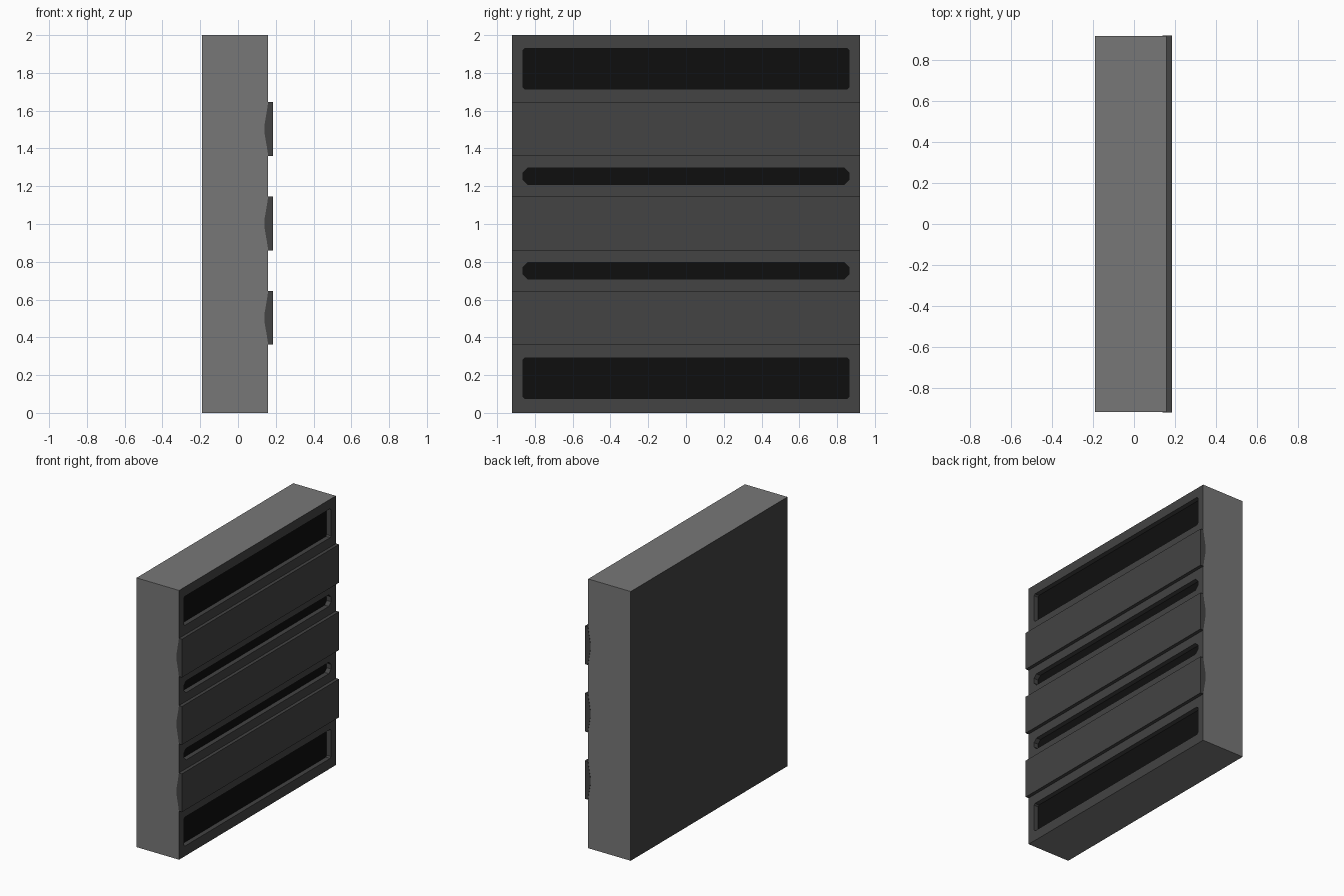
import bpy, bmesh

if "Cube" in bpy.data.objects:
    bpy.data.objects.remove(bpy.data.objects["Cube"])


def material(name, v):
    m = bpy.data.materials.new(name)
    m.diffuse_color = (v, v, v, 1)
    m.use_nodes = True
    m.node_tree.nodes["Principled BSDF"].inputs["Base Color"].default_value = m.diffuse_color
    return m


GREY = material("mid grey", 0.185)
DARK = material("charcoal", 0.056)
BLACK = material("black", 0.0045)


def add_prism(bm, loop, step):
    """Extrude a closed outline by the vector step."""
    a = [bm.verts.new(p) for p in loop]
    b = [bm.verts.new([p[i] + step[i] for i in range(3)]) for p in loop]
    bm.faces.new(a)
    bm.faces.new(b[::-1])
    for i in range(len(a)):
        j = (i + 1) % len(a)
        bm.faces.new((a[i], b[i], b[j], a[j]))


def finish(name, bm, mats):
    bmesh.ops.recalc_face_normals(bm, faces=bm.faces)
    me = bpy.data.meshes.new(name)
    bm.to_mesh(me)
    bm.free()
    for m in mats:
        me.materials.append(m)
    ob = bpy.data.objects.new(name, me)
    bpy.context.collection.objects.link(ob)
    return ob


# Cabinet body
X0, X1, W, H = -0.19, 0.16, 0.92, 2.0
bm = bmesh.new()
add_prism(bm, [(X0, -W, 0), (X1, -W, 0), (X1, W, 0), (X0, W, 0)], (0, 0, H))
body = finish("cabinet_body", bm, [GREY, DARK, BLACK])

# Recesses: two wide windows and two narrow chamfered slots
DEPTH, S = 0.035, 0.863
bm = bmesh.new()
for z0, z1, c in ((0.075, 0.29, 0.01), (0.71, 0.795, 0.025),
                  (1.21, 1.297, 0.025), (1.715, 1.93, 0.01)):
    outline = [(-S + c, z0), (S - c, z0), (S, z0 + c), (S, z1 - c),
               (S - c, z1), (-S + c, z1), (-S, z1 - c), (-S, z0 + c)]
    add_prism(bm, [(X1 - DEPTH, y, z) for y, z in outline], (0.1, 0, 0))
cutter = finish("recess_cutter", bm, [])
cutter.hide_render = True

mod = body.modifiers.new("recesses", "BOOLEAN")
mod.operation = "DIFFERENCE"
mod.solver = "EXACT"
mod.object = cutter
bpy.context.view_layer.objects.active = body
bpy.ops.object.modifier_apply(modifier=mod.name)
bpy.data.objects.remove(cutter)

# Grey shell, charcoal front, back and recess walls, black recess floors
for p in body.data.polygons:
    c = p.center
    if p.normal.x > 0.9 and c.x < X1 - 0.01:
        p.material_index = 2
    elif abs(p.normal.x) > 0.9 or (abs(c.y) < W - 0.02 and 0.02 < c.z < H - 0.02):
        p.material_index = 1
    else:
        p.material_index = 0

# Raised cross bands with bowed backs
E = W + 0.002
for i, zc in enumerate((0.503, 1.003, 1.503)):
    profile = [(0.185, -0.142), (0.185, 0.142), (X1, 0.142), (0.152, 0.09),
               (0.139, 0.015), (0.139, -0.015), (0.152, -0.09), (X1, -0.142)]
    bm = bmesh.new()
    add_prism(bm, [(x, -E, zc + z) for x, z in profile], (0, 2 * E, 0))
    finish(f"cross_band_{i + 1}", bm, [DARK])
